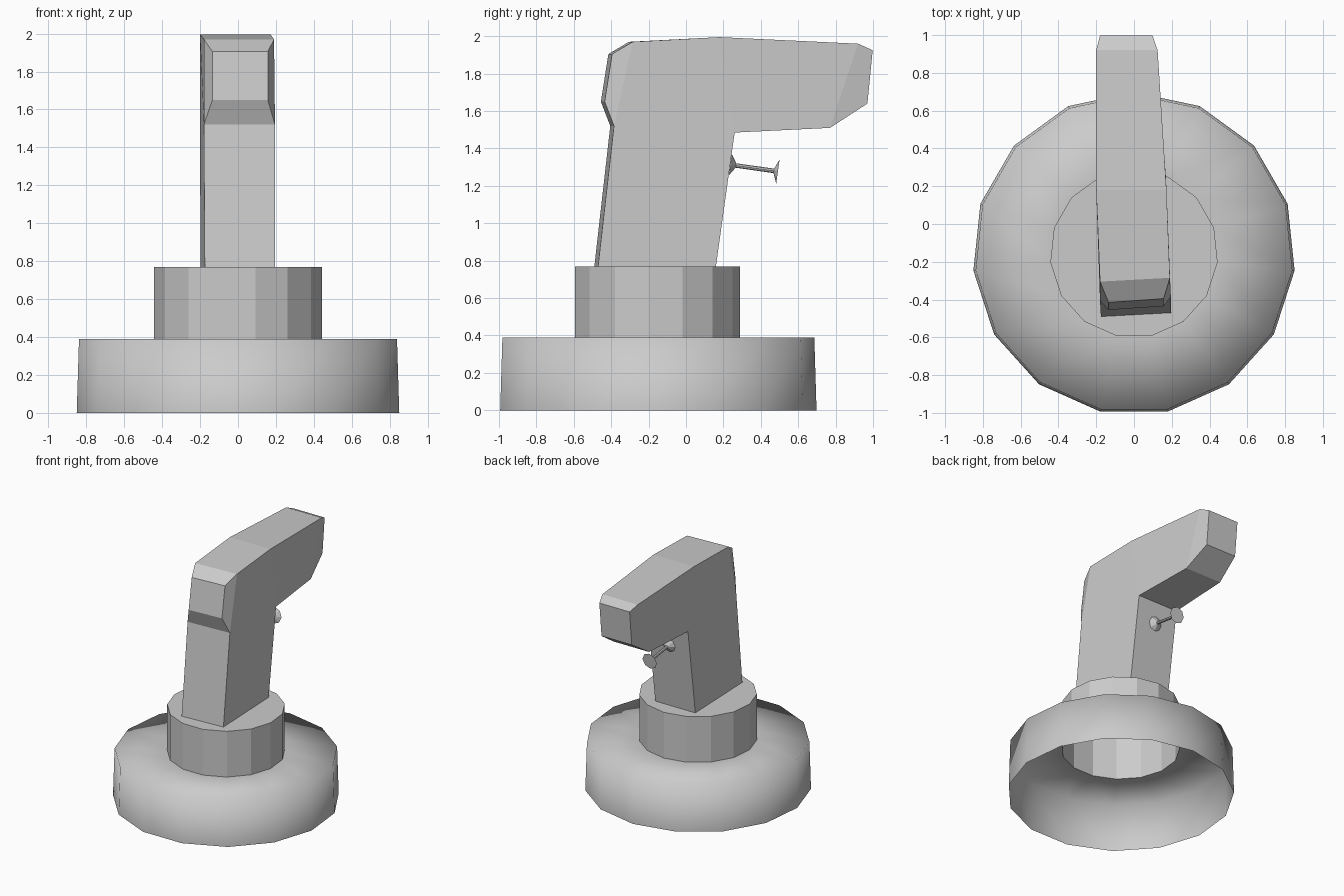
import bpy, bmesh, math
from mathutils import Vector

if "Cube" in bpy.data.objects:
    bpy.data.objects.remove(bpy.data.objects["Cube"])


def make_object(name, verts, faces, smooth=False):
    mesh = bpy.data.meshes.new(name)
    mesh.from_pydata(verts, [], faces)
    bm = bmesh.new()
    bm.from_mesh(mesh)
    bmesh.ops.recalc_face_normals(bm, faces=bm.faces)
    bm.to_mesh(mesh)
    bm.free()
    for p in mesh.polygons:
        p.use_smooth = smooth
    obj = bpy.data.objects.new(name, mesh)
    bpy.context.collection.objects.link(obj)
    return obj


def lathe(name, profile, sides, origin, axis, u, cap=False, smooth=False):
    """Revolve (radius, distance) points around an axis; u is the first spoke."""
    o, a, u = Vector(origin), Vector(axis).normalized(), Vector(u).normalized()
    v = a.cross(u)
    verts, faces = [], []
    for r, d in profile:
        for i in range(sides):
            t = 2 * math.pi * i / sides
            verts.append(o + a * d + (u * math.cos(t) + v * math.sin(t)) * r)
    for k in range(len(profile) - 1):
        for i in range(sides):
            j = (i + 1) % sides
            faces.append((k * sides + i, k * sides + j,
                          (k + 1) * sides + j, (k + 1) * sides + i))
    if cap:
        n = (len(profile) - 1) * sides
        faces.append(tuple(range(n, n + sides)))
    return make_object(name, verts, faces, smooth)


# Hollow foot (open underneath) and the faceted collar above it
CENTRE = (0, -0.157, 0)
lathe("base_shell", [(0.855, 0), (0.843, 0.39), (0.445, 0.39)], 15,
      CENTRE, (0, 0, 1), (0, 1, 0), smooth=True)
lathe("collar", [(0.445, 0.39), (0.445, 0.77)], 15,
      CENTRE, (0, 0, 1), (0, 1, 0), cap=True)

# Handle and head: side outline as (y, z, left x, right x)
outline = [
    (-0.48, 0.77, -0.175, 0.195),
    (-0.395, 1.52, -0.18, 0.195),
    (-0.445, 1.65, -0.135, 0.157),
    (-0.405, 1.905, -0.135, 0.157),
    (-0.295, 1.97, -0.18, 0.19),
    (0.18, 1.995, -0.2, 0.172),
    (0.92, 1.96, -0.2, 0.125),
    (0.998, 1.925, -0.18, 0.098),
    (0.97, 1.64, -0.18, 0.098),
    (0.77, 1.51, -0.2, 0.13),
    (0.26, 1.485, -0.2, 0.168),
    (0.16, 0.77, -0.198, 0.17),
]
n = len(outline)
skew = [0.01 if i < 5 else 0 for i in range(n)]
verts = [(p[2], p[0] - s, p[1]) for p, s in zip(outline, skew)]
verts += [(p[3], p[0] + s, p[1]) for p, s in zip(outline, skew)]
faces = [(i, i + 1, n + i + 1, n + i) for i in range(n - 1)]
for side in ((0, 1, 10, 11), (1, 2, 3, 4), (1, 4, 5, 10), (5, 6, 9, 10), (6, 7, 8, 9)):
    faces.append(side)
    faces.append(tuple(n + i for i in side))
make_object("handle_and_head", verts, faces)

# Trigger: thin stem flared at both ends
lathe("trigger", [(0.058, 0), (0.012, 0.03), (0.012, 0.235), (0.066, 0.257)], 8,
      (-0.01, 0.237, 1.313), (0, 0.99, -0.14), (0, 0.14, 0.99), cap=True)
